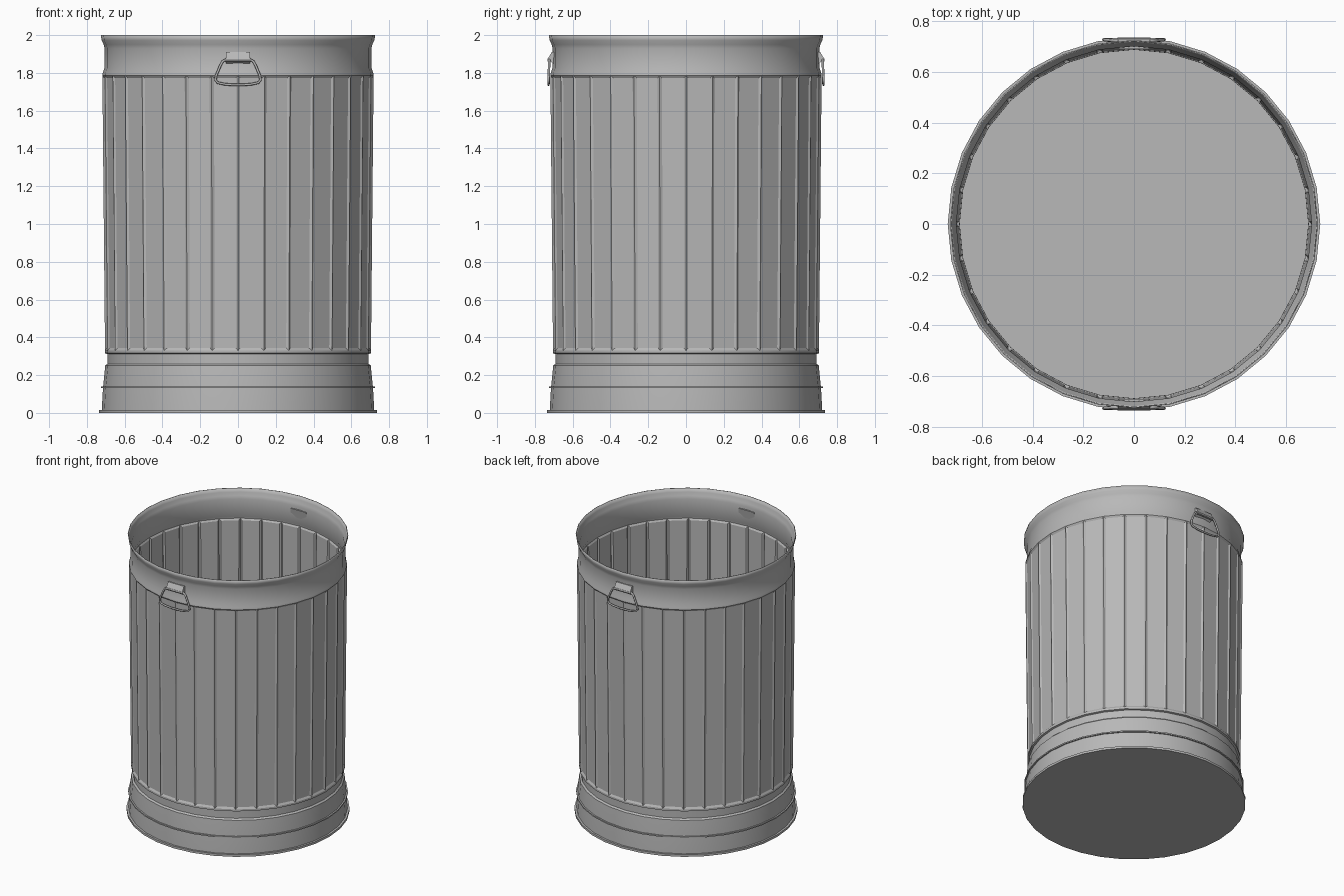
import bpy, bmesh, math
from mathutils import Vector

default = bpy.data.objects.get("Cube")
if default:
    bpy.data.objects.remove(default, do_unlink=True)

SIDES = 32
steel = bpy.data.materials.new("galvanised grey")
steel.use_nodes = True
GREY = (0.48, 0.48, 0.48, 1)
steel.diffuse_color = GREY
steel.node_tree.nodes["Principled BSDF"].inputs["Base Color"].default_value = GREY


def finish(name, bm, angle=25):
    bmesh.ops.recalc_face_normals(bm, faces=bm.faces)
    mesh = bpy.data.meshes.new(name)
    bm.to_mesh(mesh)
    bm.free()
    mesh.materials.append(steel)
    obj = bpy.data.objects.new(name, mesh)
    bpy.context.collection.objects.link(obj)
    bpy.ops.object.select_all(action="DESELECT")
    obj.select_set(True)
    bpy.context.view_layer.objects.active = obj
    bpy.ops.object.shade_smooth_by_angle(angle=math.radians(angle))
    return obj


def lathe(bm, profile, closed=False):
    """Loft rings of (radius, height); returns one list of faces per band."""
    rings = []
    for r, z in profile:
        turns = [math.tau * i / SIDES for i in range(SIDES)]
        rings.append([bm.verts.new((r * math.cos(a), r * math.sin(a), z)) for a in turns])
    pairs = list(zip(rings, rings[1:]))
    if closed:
        pairs.append((rings[-1], rings[0]))
    bands = []
    for low, high in pairs:
        bands.append([bm.faces.new((low[i], low[(i + 1) % SIDES],
                                    high[(i + 1) % SIDES], high[i])) for i in range(SIDES)])
    return rings, bands


# Can wall: stepped foot, panelled barrel, neck and flared lip
foot = [(0.722, 0.0), (0.715, 0.13), (0.703, 0.25), (0.692, 0.26), (0.692, 0.312), (0.704, 0.316)]
barrel = [(0.704, 0.33), (0.718, 1.785)]
neck = [(0.716, 1.8), (0.707, 1.825), (0.706, 1.93), (0.711, 1.95), (0.722, 1.972), (0.726, 2.0)]
bm = bmesh.new()
rings, bands = lathe(bm, foot + barrel + neck)
bm.faces.new(rings[0][::-1])
bm.normal_update()
# Pressed panels between the ribs
bmesh.ops.inset_individual(bm, faces=bands[len(foot)], thickness=0.018, depth=-0.008)
can = finish("can_body", bm)
shell = can.modifiers.new("sheet thickness", "SOLIDIFY")
shell.thickness = 0.005
shell.offset = -1

# Raised hoops around the foot
for name, r, z, h in (("base_hoop", 0.735, 0.0, 0.016), ("foot_hoop", 0.724, 0.131, 0.009)):
    bm = bmesh.new()
    lathe(bm, [(r, z), (r, z + h), (r - 0.022, z + h), (r - 0.022, z)], closed=True)
    finish(name, bm)


def rod(bm, path, radius, closed=False, sides=8):
    """Round bar swept through points lying close to the xz plane."""
    loops = []
    count = len(path)
    for i, p in enumerate(path):
        before = path[i - 1] if closed or i else p
        after = path[(i + 1) % count] if closed or i < count - 1 else p
        along = (after - before).normalized()
        out = Vector((0, 1, 0))
        side = along.cross(out).normalized()
        loops.append([bm.verts.new(p + radius * (math.cos(a) * out + math.sin(a) * side))
                      for a in (math.tau * k / sides for k in range(sides))])
    for i in range(count if closed else count - 1):
        a, b = loops[i], loops[(i + 1) % count]
        for k in range(sides):
            n = (k + 1) % sides
            bm.faces.new((a[k], a[n], b[n], b[k]))
    if not closed:
        bm.faces.new(loops[0])
        bm.faces.new(loops[-1])


# Handle on the front and back: hanging loop held by a folded clip
half = [(0.07, 1.868), (0.082, 1.86), (0.095, 1.835), (0.116, 1.785), (0.119, 1.762),
        (0.108, 1.748), (0.07, 1.74), (0.035, 1.737)]
outline = half + [(-x, z) for x, z in reversed(half)]
for place, turn in (("front", 1), ("back", -1)):
    bm = bmesh.new()
    rod(bm, [Vector((x * turn, turn * (-0.724 - 0.03 * (1.868 - z)), z)) for x, z in outline],
        0.0065, closed=True)
    finish(place + "_handle_loop", bm, 50)

    bm = bmesh.new()
    rod(bm, [Vector((x, turn * -0.724, 1.868)) for x in (-0.066, 0.066)], 0.011)
    # Clip plate leaning back to the neck
    section = [(-0.69, 1.91), (-0.711, 1.91), (-0.733, 1.872), (-0.70, 1.848)]
    ends = [[bm.verts.new((x, turn * y, z)) for y, z in section] for x in (-0.064, 0.064)]
    for i in range(4):
        n = (i + 1) % 4
        bm.faces.new((ends[0][i], ends[0][n], ends[1][n], ends[1][i]))
    bm.faces.new(ends[0])
    bm.faces.new(ends[1])
    finish(place + "_handle_clip", bm)
